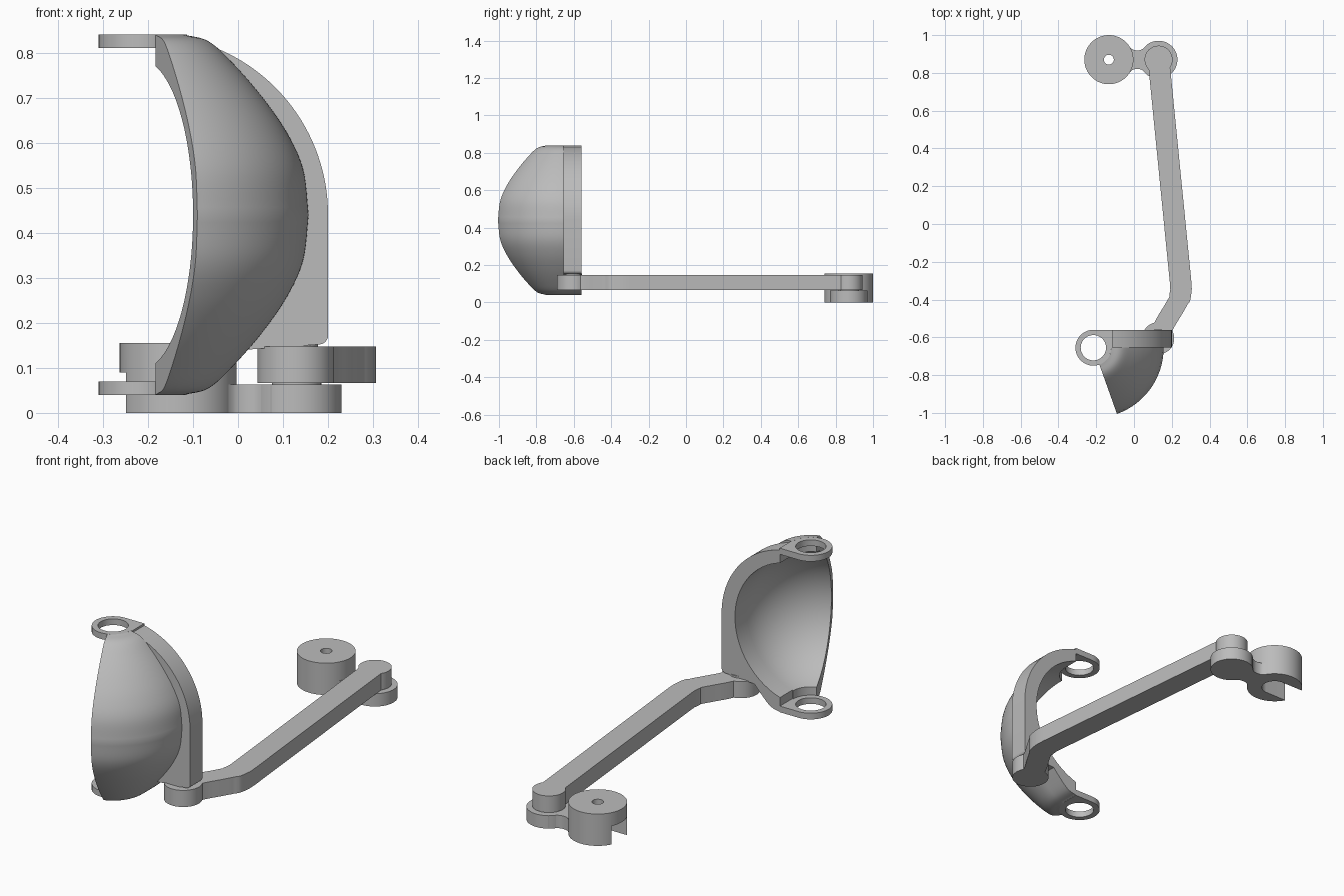
import bpy, bmesh
from math import sin, cos, acos, atan2, pi, radians
from mathutils import Vector

old = bpy.data.objects.get("Cube")
if old:
    bpy.data.objects.remove(old, do_unlink=True)

grey = bpy.data.materials.new("plain grey")
grey.use_nodes = True
grey.diffuse_color = (0.5, 0.5, 0.5, 1)
grey.node_tree.nodes["Principled BSDF"].inputs["Base Color"].default_value = (0.5, 0.5, 0.5, 1)

HINGE = Vector((-0.215, -0.655))   # vertical hinge axis of the shell
MID = 0.44                         # mid height of the shell
HUB = Vector((-0.133, 0.87))
REAR = Vector((0.13, 0.87))        # rear pivot
FRONT = Vector((0.128, -0.605))    # front pivot


def finish(name, bm):
    bmesh.ops.recalc_face_normals(bm, faces=bm.faces)
    me = bpy.data.meshes.new(name)
    bm.to_mesh(me)
    bm.free()
    me.materials.append(grey)
    ob = bpy.data.objects.new(name, me)
    bpy.context.collection.objects.link(ob)
    return ob


def select(ob):
    bpy.ops.object.select_all(action='DESELECT')
    ob.select_set(True)
    bpy.context.view_layer.objects.active = ob


def smooth(ob):
    select(ob)
    bpy.ops.object.shade_smooth_by_angle(angle=radians(32))
    return ob


def prism(name, outline, lo, hi, along_y=False):
    """Extrude a 2D outline along z, or an xz outline along y."""
    bm = bmesh.new()
    verts = [bm.verts.new((p[0], lo, p[1]) if along_y else (p[0], p[1], lo)) for p in outline]
    face = bm.faces.new(verts)
    new = bmesh.ops.extrude_face_region(bm, geom=[face])["geom"]
    step = (0, hi - lo, 0) if along_y else (0, 0, hi - lo)
    bmesh.ops.translate(bm, vec=step, verts=[g for g in new if isinstance(g, bmesh.types.BMVert)])
    return smooth(finish(name, bm))


def arc(c, r, a0, a1, n=32):
    return [(c[0] + r * cos(a0 + (a1 - a0) * i / n),
             c[1] + r * sin(a0 + (a1 - a0) * i / n)) for i in range(n + 1)]


def disc(name, c, r, lo, hi):
    return prism(name, arc(c, r, 0, 2 * pi, 64)[:-1], lo, hi)


def cut(ob, cutter):
    cutter.hide_render = True
    mod = ob.modifiers.new("cut", 'BOOLEAN')
    mod.operation, mod.solver, mod.object = 'DIFFERENCE', 'EXACT', cutter
    select(ob)
    bpy.ops.object.modifier_apply(modifier=mod.name)
    bpy.data.objects.remove(cutter, do_unlink=True)
    smooth(ob)


def spline(points, n=6):
    """Smooth curve through a few points."""
    p = [Vector(q) for q in points]
    p = [2 * p[0] - p[1]] + p + [2 * p[-1] - p[-2]]
    out = []
    for a, b, c, d in zip(p, p[1:], p[2:], p[3:]):
        for i in range(n):
            t = i / n
            out.append(0.5 * (2 * b + (c - a) * t + (2 * a - 5 * b + 4 * c - d) * t * t
                              + (3 * b - a - 3 * c + d) * t ** 3))
    return out + [p[-2]]


# Curved shell: a thick cross-section swept part of a turn about the hinge
upper = spline([(0.372, 0), (0.36, 0.1), (0.325, 0.18), (0.27, 0.26),
                (0.205, 0.335), (0.15, 0.385), (0.095, 0.4)])
outer = [(r, -h) for r, h in reversed(upper)] + [tuple(q) for q in upper[1:]]
inner_r = 0.343
top = acos(0.095 / inner_r)
section = outer + arc((0, 0), inner_r, top, -top, 48)
bm = bmesh.new()
start, steps = atan2(-0.94, 0.335), 32
rings = []
for i in range(steps + 1):
    a = start * (1 - i / steps)
    rings.append([bm.verts.new((HINGE.x + r * cos(a), HINGE.y + r * sin(a), MID + h))
                  for r, h in section])
for r0, r1 in zip(rings, rings[1:]):
    for j in range(len(section)):
        k = (j + 1) % len(section)
        bm.faces.new((r0[j], r0[k], r1[k], r1[j]))
bm.faces.new(rings[0])
bm.faces.new(rings[-1])
smooth(finish("curved_shell", bm))

# Upright rim behind the shell, with a square lower corner over the pivot
inner_end = acos(0.1 / inner_r)
rim = arc((-0.2, MID), 0.4, acos(0.085 / 0.4), 0)
rim += arc((0.18, 0.172), 0.02, 0, -pi / 2, 6)
rim += [(HINGE.x + r, MID - h) for r, h in upper if h > 0.292 and r > 0.1]
rim += [(HINGE.x + 0.1, MID - 0.4)]
rim += arc((HINGE.x, MID), inner_r, -inner_end, inner_end, 48)
prism("shell_rim", rim, HINGE.y, -0.56, along_y=True)

# Hinge eyes at the top and bottom of the shell
for name, lo in (("upper_hinge_eye", MID + 0.37), ("lower_hinge_eye", MID - 0.4)):
    x = HINGE.x + 0.102
    outline = arc(HINGE, 0.095, pi / 2, 3 * pi / 2 + pi / 2)
    outline += [(x, HINGE.y), (x, HINGE.y + 0.095)]
    eye = prism(name, outline, lo, lo + 0.03)
    cut(eye, disc("eye_cutter", HINGE, 0.067, lo - 0.1, lo + 0.1))

# Bent link arm with a round boss at each end
path = [Vector((0.13, 0.87)), Vector((0.247, -0.31))]
path += spline([(0.249, -0.345), (0.24, -0.395), (0.207, -0.455), (0.165, -0.525), (0.128, -0.605)])
left, right = [], []
for i, p in enumerate(path):
    d = (path[min(i + 1, len(path) - 1)] - path[max(i - 1, 0)]).normalized()
    side = Vector((-d.y, d.x)) * (0.057 if p.y > -0.4 else 0.052)
    left.append(p + side)
    right.append(p - side)
prism("link_arm", left + right[::-1], 0.066, 0.147)
disc("link_rear_boss", REAR, 0.074, 0.066, 0.147)
disc("link_front_boss", FRONT, 0.085, 0.066, 0.147)

# Pivot pins
disc("front_pin", FRONT, 0.05, 0.066, 0.156)
disc("rear_pin", REAR, 0.055, 0.0, 0.07)

# Crank: slotted hub, flared neck and pivot lobe
hub = disc("crank_hub", HUB, 0.13, 0, 0.155)
slot = arc(HUB, 0.06, -pi / 2, pi / 2) + [(HUB.x - 0.3, HUB.y + 0.06), (HUB.x - 0.3, HUB.y - 0.06)]
cut(hub, prism("slot_cutter", slot, -0.1, 0.09))
cut(hub, disc("bore_cutter", HUB, 0.026, -0.1, 0.3))
disc("crank_lobe", REAR, 0.1, 0, 0.063)
edge = spline([(-0.03, 0.075), (-0.005, 0.053), (0.03, 0.05), (0.055, 0.064), (0.075, 0.085)], 4)
neck = [(x, HUB.y + w) for x, w in edge] + [(x, HUB.y - w) for x, w in reversed(edge)]
prism("crank_neck", neck, 0, 0.063)
